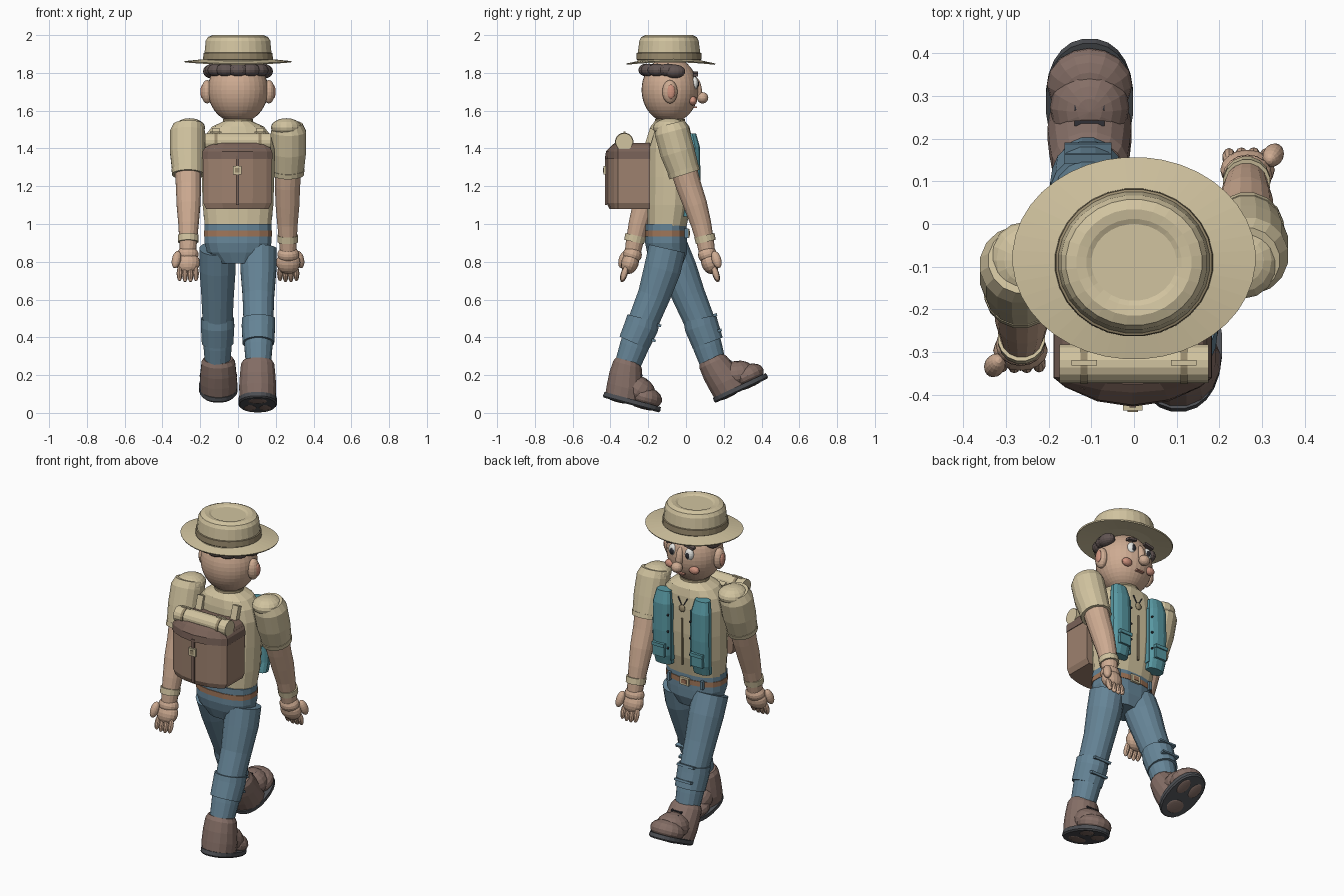
import bpy, bmesh, math
from math import cos, sin, pi
from mathutils import Vector, Matrix

ID = Matrix.Identity(4)
CY = -0.085   # body centre line in y

def mat(name, r, g, b):
    m = bpy.data.materials.new(name)
    m.diffuse_color = tuple((c / 255) ** 2.2 for c in (r, g, b)) + (1,)
    return m

SKIN, TAN, JEAN = mat("skin", 205, 170, 145), mat("tan", 208, 194, 158), mat("denim", 102, 132, 150)
SHOE, SOLE, TEAL = mat("shoe", 132, 110, 102), mat("sole", 78, 80, 84), mat("teal", 88, 150, 160)
PACK, BELT, HAIR = mat("pack", 156, 128, 110), mat("belt", 160, 118, 90), mat("hair", 98, 86, 84)
FLAP, WHITE, DARK = mat("flap", 120, 98, 88), mat("white", 232, 232, 228), mat("dark", 50, 50, 56)
CHEEK, BAND = mat("cheek", 205, 145, 125), mat("band", 150, 136, 108)

def finish(bm, name, m, M=ID):
    bmesh.ops.recalc_face_normals(bm, faces=bm.faces)
    bm.transform(M)
    me = bpy.data.meshes.new(name)
    bm.to_mesh(me)
    bm.free()
    me.materials.append(m)
    ob = bpy.data.objects.new(name, me)
    bpy.context.collection.objects.link(ob)
    return ob

def loft(name, rings, m, n=16, p=1.0, tilt=False, M=ID, cap=True):
    """Skin rings (x, y, z, rx, ry); p < 1 squares the section, tilt follows the path."""
    bm, loops = bmesh.new(), []
    P = [Vector(r[:3]) for r in rings]
    for i, r in enumerate(rings):
        t = P[min(i + 1, len(P) - 1)] - P[max(i - 1, 0)]
        a = math.atan2(t.y, t.z) if tilt else 0
        loop = []
        for k in range(n):
            c, s = cos(2 * pi * (k + .5) / n), sin(2 * pi * (k + .5) / n)
            u = math.copysign(abs(c) ** p, c) * r[3]
            v = math.copysign(abs(s) ** p, s) * r[4]
            loop.append(bm.verts.new(P[i] + Vector((u, v * cos(a), -v * sin(a)))))
        loops.append(loop)
    for a, b in zip(loops, loops[1:]):
        for k in range(n):
            bm.faces.new((a[k], a[(k + 1) % n], b[(k + 1) % n], b[k]))
    if cap:
        bm.faces.new(loops[0])
        bm.faces.new(loops[-1])
    return finish(bm, name, m, M)

def ball(name, loc, rad, m, rot=(0, 0, 0), u=16, v=10, M=ID):
    bm = bmesh.new()
    bmesh.ops.create_uvsphere(bm, u_segments=u, v_segments=v, radius=1)
    R = Matrix.Rotation(rot[2], 4, 'Z') @ Matrix.Rotation(rot[1], 4, 'Y') @ Matrix.Rotation(rot[0], 4, 'X')
    return finish(bm, name, m, M @ Matrix.Translation(loc) @ R @ Matrix.Diagonal((*rad, 1)))

def box(name, loc, size, m, rot=(0, 0, 0), M=ID):
    bm = bmesh.new()
    bmesh.ops.create_cube(bm, size=1)
    R = Matrix.Rotation(rot[1], 4, 'Y') @ Matrix.Rotation(rot[0], 4, 'X')
    return finish(bm, name, m, M @ Matrix.Translation(loc) @ R @ Matrix.Diagonal((*size, 1)))

# hat: drooping brim, crown with dented top, band
brim = loft("hat_brim", [(0, -.08, 1.862, .16, .14), (0, -.08, 1.862, .282, .234), (0, -.08, 1.869, .285, .237),
                         (0, -.08, 1.876, .17, .15)], TAN, 40)
for v in brim.data.vertices:
    v.co.z -= .35 * (v.co.y + .08) ** 2 + .08 * v.co.x ** 2
loft("hat_crown", [(0, -.09, 1.862, .18, .168), (0, -.09, 1.91, .178, .166), (0, -.09, 1.97, .172, .158),
                   (0, -.09, 1.99, .16, .148), (0, -.09, 2.0, .135, .125), (0, -.09, 1.996, .112, .102),
                   (0, -.09, 1.99, .1, .09)], TAN, 28)
loft("hat_band", [(0, -.09, 1.868, .181, .17), (0, -.09, 1.872, .186, .174), (0, -.09, 1.905, .184, .172),
                  (0, -.09, 1.908, .176, .164)], BAND, 28)

# head and face
ball("head", (0, CY, 1.71), (.16, .15, .175), SKIN, u=32, v=24)
loft("neck", [(0, CY, 1.48, .075, .075), (0, CY, 1.6, .07, .07)], SKIN)
ball("nose", (0, .088, 1.668), (.033, .03, .03), SKIN)
ball("nose_bridge", (0, .058, 1.72), (.022, .025, .06), SKIN, (.2, 0, 0))
box("mouth", (0, .048, 1.618), (.05, .02, .008), CHEEK)
for s in (-1, 1):
    ball("ear", (s * .163, CY, 1.7), (.032, .04, .062), SKIN)
    ball("ear_inner", (s * .187, CY + .005, 1.7), (.012, .022, .038), CHEEK)
    ball("eye", (s * .055, .045, 1.745), (.027, .02, .035), WHITE)
    ball("pupil", (s * .053, .061, 1.742), (.013, .008, .018), DARK)
    box("eyebrow", (s * .06, .05, 1.795), (.06, .025, .014), HAIR, (0, s * .2, 0))
    ball("cheek", (s * .08, .036, 1.652), (.032, .022, .024), CHEEK)
    ball("sideburn", (s * .145, CY + .025, 1.808), (.04, .056, .036), HAIR)
for k in range(7):
    a = pi + pi * k / 6
    ball("hair_lump", (.135 * cos(a), CY - .01 + .115 * sin(a), 1.815), (.055, .042, .034), HAIR, (0, 0, a + pi / 2), 12, 8)

# torso, collar, pelvis, belt
loft("shirt", [(0, -.1, .99, .178, .105), (0, -.09, 1.1, .19, .118), (0, CY, 1.25, .195, .122),
               (0, CY, 1.4, .195, .12), (0, CY, 1.47, .175, .115), (0, CY, 1.515, .14, .105),
               (0, CY, 1.545, .075, .08)], TAN, 16, .8)
loft("collar", [(0, CY, 1.53, .085, .085), (0, CY, 1.556, .08, .08)], BAND)
loft("pelvis", [(0, -.1, .79, .1, .085), (0, -.1, .85, .165, .108), (0, -.105, .9, .18, .113),
                (0, -.105, 1.0, .18, .11)], JEAN, 16, .8)
loft("belt", [(0, -.105, .935, .183, .115), (0, -.105, .965, .183, .115)], BELT, 16, .8)
box("belt_buckle", (0, .012, .95), (.06, .014, .045), TAN)
box("buckle_inset", (0, .019, .95), (.034, .006, .024), BELT)
for x in (-.11, .11):
    box("belt_loop", (x, .002, .95), (.016, .02, .05), JEAN)

# open vest panels with pockets, shirt zip, pendant
for s in (-1, 1):
    x = s * .128
    loft("vest_panel", [(x, .02, 1.04, .055, .035), (x, .034, 1.1, .06, .038), (x, .038, 1.25, .062, .04),
                        (x, .034, 1.41, .06, .04), (x, .022, 1.48, .046, .032)], TEAL, 12, .8)
    box("vest_pocket", (x, .073, 1.13), (.075, .018, .07), TEAL)
    box("pocket_flap", (x, .079, 1.165), (.082, .02, .02), TEAL)
    box("panel_edge", (s * .066, .036, 1.24), (.006, .03, .34), TEAL)
    box("pendant_cord", (s * .016, .03, 1.435), (.005, .01, .06), DARK, (0, s * .5, 0))
    for z in (1.15, 1.25, 1.35):
        ball("vest_button", (s * .075, .066, z), (.007, .007, .007), DARK, u=8, v=6)
box("shirt_zip", (0, .036, 1.2), (.01, .012, .28), BAND)
ball("pendant", (0, .038, 1.4), (.02, .01, .022), BAND)

# arms: point-mirrored swing about the body centre line
for s in (-1, 1):
    def arm(pts):
        return [(s * x, CY + s * dy, z, r, r) for x, dy, z, r in pts]
    loft("sleeve", arm([(.262, 0, 1.53, .08), (.268, .01, 1.49, .094), (.268, .04, 1.38, .094),
                        (.265, .075, 1.275, .084)]), TAN, 16, tilt=True)
    ball("shoulder", (s * .256, CY, 1.51), (.082, .09, .05), TAN)
    loft("sleeve_hem", arm([(.265, .07, 1.287, .088), (.265, .078, 1.262, .086)]), TAN, 16, tilt=True)
    loft("arm", arm([(.265, .07, 1.3, .072), (.262, .1, 1.2, .068), (.262, .135, 1.1, .064),
                     (.262, .165, 1.0, .055), (.264, .188, .9, .047), (.265, .195, .86, .044)]), SKIN, 16, tilt=True)
    loft("wristband", arm([(.264, .182, .94, .056), (.264, .19, .905, .055)]), TAN, 16, tilt=True)
    H = Matrix.Translation((s * .266, CY + s * .207, .81)) @ Matrix.Rotation(s * .3, 4, 'X')
    ball("hand_heel", (0, 0, .03), (.058, .05, .045), SKIN, M=H)
    ball("palm", (0, 0, -.015), (.064, .046, .062), SKIN, M=H)
    for k in range(4):
        ball("finger", ((k - 1.5) * .029, s * .012, -.088 + .006 * abs(k - 1.5)), (.016, .018, .042), SKIN, u=10, v=8, M=H)
    ball("thumb", (s * .06, s * .038, -.01), (.024, .025, .048), SKIN, (0, -s * .2, 0), M=H)

# legs and shoes: +x leg trails, -x leg leads
legs = {1: ([(-.1, .87, .1), (-.125, .76, .1), (-.17, .62, .088), (-.235, .46, .082), (-.275, .35, .078), (-.315, .24, .068)],
            (-.29, .042), -15),
        -1: ([(-.085, .87, .1), (-.04, .76, .1), (.015, .62, .09), (.082, .46, .082), (.115, .35, .078), (.15, .24, .068)],
             (.295, .118), 25)}
for s, (pts, foot, ang) in legs.items():
    x = s * .108
    loft("leg", [(x, y, z, r * .97, r) for y, z, r in pts], JEAN, 16, tilt=True)
    (ya, za, _), (yb, zb, _) = pts[3], pts[4]
    a = math.atan2(yb - ya, za - zb)
    loft("knee_patch", [(x, ya - .03 * sin(a), za + .04, .089, .09), (x, ya, za, .09, .092),
                        (x, yb, zb + .02, .085, .086)], JEAN, 16, tilt=True)
    K = Matrix.Translation((x, ya, za)) @ Matrix.Rotation(a, 4, 'X')
    for z in (.035, -.05):
        box("patch_strap", (0, .086, z), (.11, .022, .014), JEAN, M=K)
    F = Matrix.Translation((s * .104, foot[0], foot[1])) @ Matrix.Rotation(math.radians(ang), 4, 'X')
    loft("sole", [(0, 0, 0, .095, .152), (0, 0, .008, .103, .158), (0, 0, .03, .103, .156)], SOLE, 24, .9, M=F)
    ball("heel_tread", (0, -.075, 0), (.05, .045, .005), SHOE, M=F)
    for t in (-1, 1):
        ball("toe_tread", (t * .04, .06, 0), (.032, .05, .005), SHOE, M=F)
    loft("shoe_heel", [(0, -.05, .025, .096, .1), (0, -.055, .08, .1, .1), (0, -.066, .14, .096, .092),
                       (0, -.074, .2, .09, .08), (0, -.076, .222, .078, .068)], SHOE, 16, M=F)
    ball("shoe_instep", (0, .015, .085), (.093, .1, .075), SHOE, (-.3, 0, 0), M=F)
    ball("shoe_toe", (0, .062, .058), (.1, .09, .058), SHOE, M=F)
    for k in range(3):
        box("lace", (0, .012 + .03 * k, .166 - .022 * k), (.07, .012, .01), DARK, (-.5, 0, 0), M=F)

# backpack with bulging back, flap, strap, buckle
bx, by = -.003, -.255
def pack(name, levels, m):
    bm, loops = bmesh.new(), []
    for z, w, d in levels:
        out = [(-w, -.19), (-w, -.36)]
        out += [(w * t, -.365 - (d - .365) * (1 - t * t)) for t in (-.85, -.45, 0, .45, .85)]
        out += [(w, -.36), (w, -.19)]
        loops.append([bm.verts.new((bx + x, y, z)) for x, y in out])
    n = len(loops[0])
    for a, b in zip(loops, loops[1:]):
        for k in range(n):
            bm.faces.new((a[k], a[(k + 1) % n], b[(k + 1) % n], b[k]))
    bm.faces.new(loops[0])
    bm.faces.new(loops[-1])
    return finish(bm, name, m)
pack("backpack", [(1.08, .165, .405), (1.11, .18, .42), (1.36, .182, .42), (1.4, .175, .405)], PACK)
pack("backpack_flap", [(1.345, .186, .428), (1.385, .184, .424), (1.415, .165, .395), (1.43, .14, .375)], FLAP)
box("pack_strap", (bx, -.424, 1.23), (.016, .012, .26), FLAP)
box("pack_buckle", (bx, -.43, 1.285), (.045, .014, .045), TAN)
box("buckle_centre", (bx, -.438, 1.285), (.024, .004, .024), BAND)

# bedroll and its ties
R = Matrix.Translation((0, -.327, 1.435)) @ Matrix.Rotation(pi / 2, 4, 'Y')
loft("bedroll", [(0, 0, -.174, .046, .046), (0, 0, .174, .046, .046)], TAN, 16, M=R)
for x in (-.117, .117):
    loft("bedroll_tie", [(0, 0, x - .008, .049, .049), (0, 0, x + .008, .049, .049)], BAND, 16, M=R)
    box("tie_knot", (x, -.325, 1.485), (.06, .012, .008), TAN)
    # shoulder loops behind the neck
    box("pack_shoulder_strap", (x, -.19, 1.46), (.04, .03, .09), TAN, (-.3, 0, 0))
